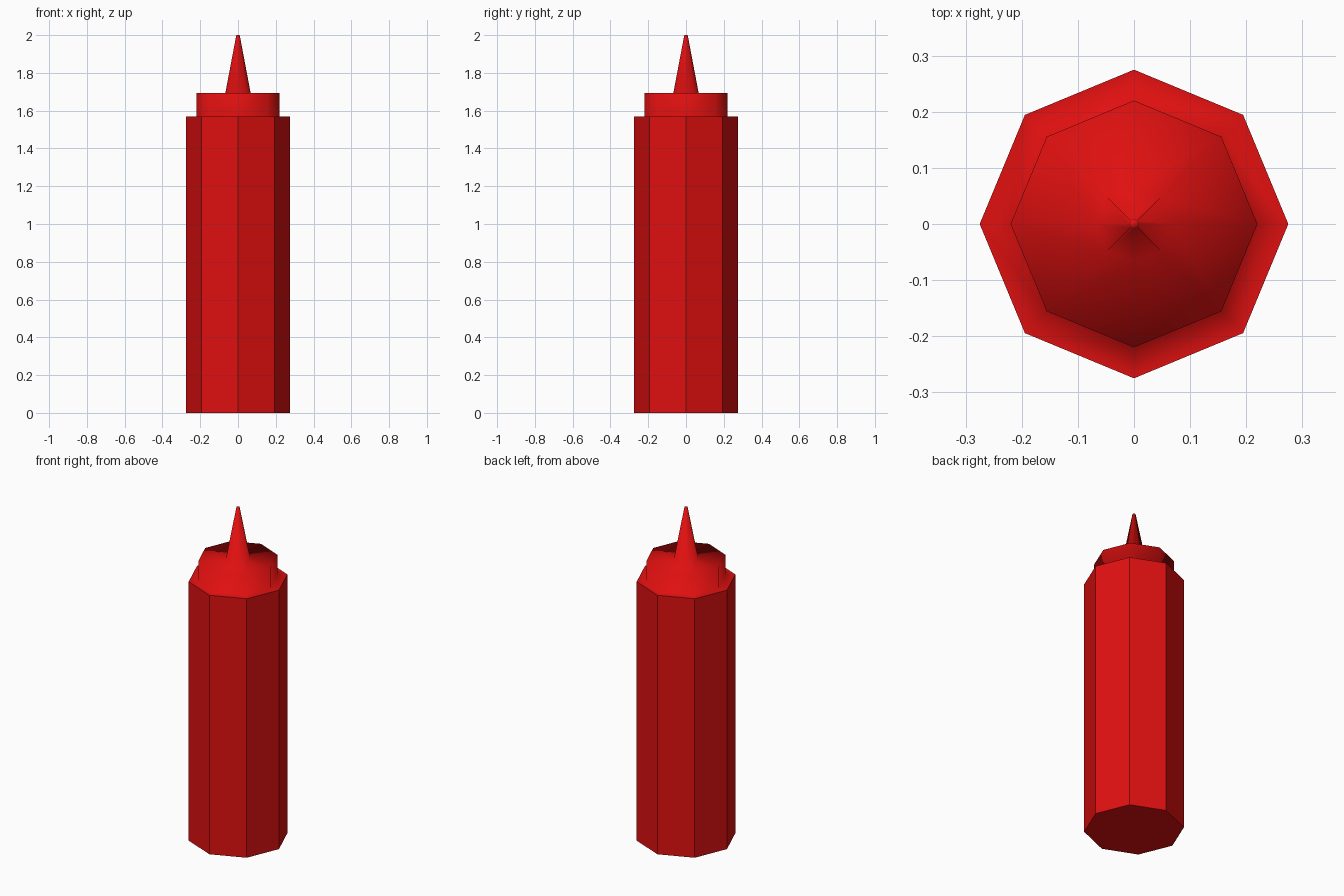
import bpy
import bmesh
from math import cos, sin, tau

SIDES = 8

default_cube = bpy.data.objects.get("Cube")
if default_cube:
    bpy.data.objects.remove(default_cube, do_unlink=True)

red = bpy.data.materials.new("sauce red")
red.use_nodes = True
colour = (0.74, 0.005, 0.005, 1)
red.diffuse_color = colour
red.node_tree.nodes["Principled BSDF"].inputs["Base Color"].default_value = colour


def lathe(name, profile, smooth, cap_bottom=False, cap_top=False):
    """Turn a (radius, height) profile into an eight-sided shell."""
    bm = bmesh.new()
    rings = [[bm.verts.new((r * cos(tau * i / SIDES), r * sin(tau * i / SIDES), z))
              for i in range(SIDES)] for r, z in profile]
    for low, high in zip(rings, rings[1:]):
        for i in range(SIDES):
            j = (i + 1) % SIDES
            bm.faces.new((low[i], low[j], high[j], high[i]))
    if cap_bottom:
        bm.faces.new(rings[0][::-1])
    if cap_top:
        bm.faces.new(rings[-1])
    for face in bm.faces:
        face.smooth = smooth
    mesh = bpy.data.meshes.new(name)
    bm.to_mesh(mesh)
    bm.free()
    mesh.materials.append(red)
    obj = bpy.data.objects.new(name, mesh)
    bpy.context.collection.objects.link(obj)
    return obj


# Faceted bottle body
lathe("bottle_body", [(0.275, 0), (0.275, 1.57)], smooth=False, cap_bottom=True)

# Shoulder, screw cap and pointed spout in one smooth shell
lathe("cap_and_spout",
      [(0.275, 1.57), (0.22, 1.57), (0.22, 1.693), (0.067, 1.693), (0.009, 2)],
      smooth=True, cap_top=True)
